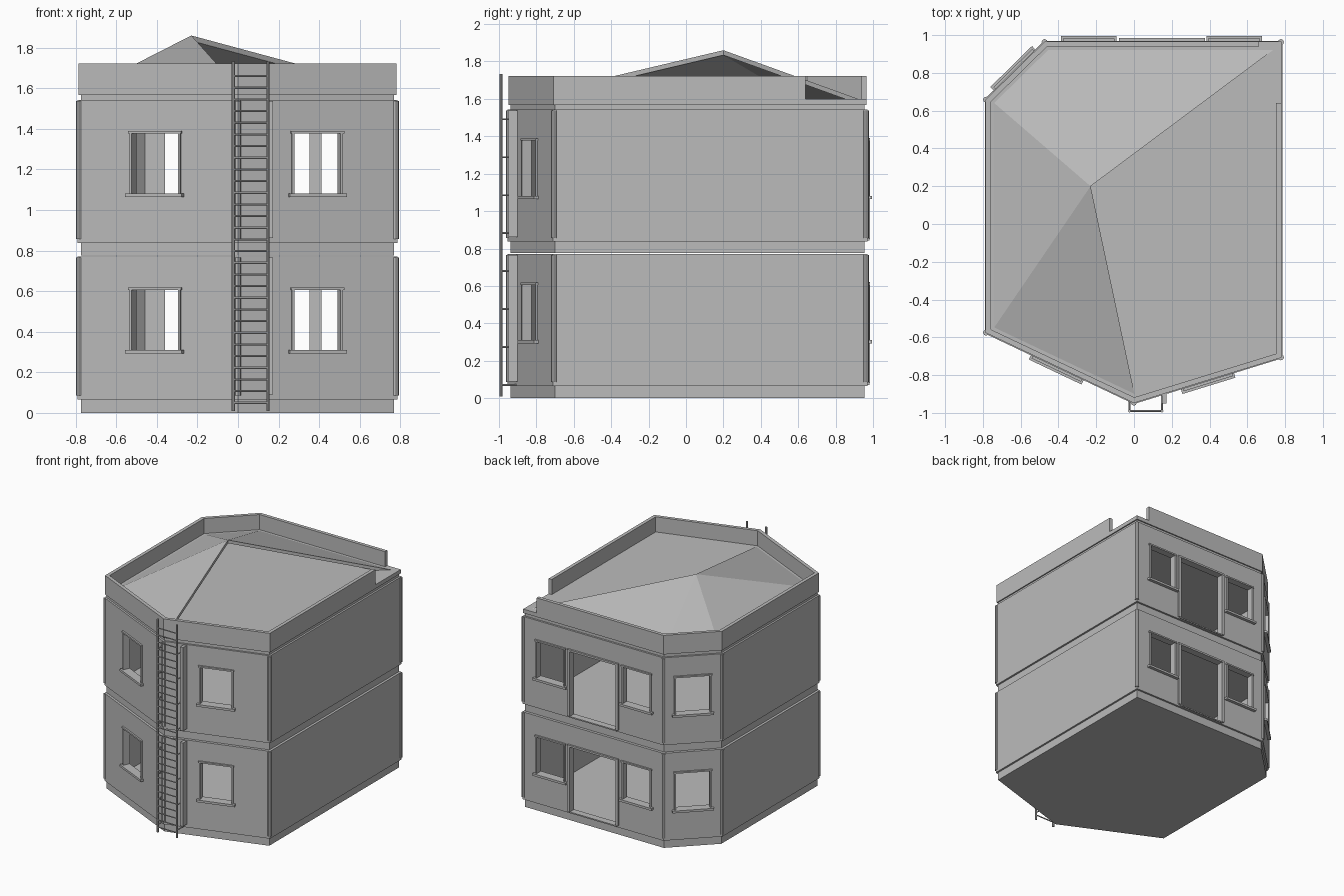
import bpy, bmesh
from mathutils import Vector, Matrix

if "Cube" in bpy.data.objects:
    bpy.data.objects.remove(bpy.data.objects["Cube"])

GREY = (0.5, 0.5, 0.5, 1)
mat = bpy.data.materials.new("concrete grey")
mat.use_nodes = True
mat.diffuse_color = GREY
mat.node_tree.nodes["Principled BSDF"].inputs["Base Color"].default_value = GREY

# Footprint, counter-clockwise from the front point
PLAN = [Vector(p) for p in ((0, -.937), (.77, -.70), (.77, .955),
                            (-.47, .955), (-.775, .655), (-.775, -.57))]
N = len(PLAN)
FRONT_RIGHT, BACK, CHAMFER, FRONT_LEFT = 0, 2, 3, 5
WALL_OUT, WALL_IN = .015, -.03


def finish(name, bm):
    bmesh.ops.recalc_face_normals(bm, faces=bm.faces)
    mesh = bpy.data.meshes.new(name)
    bm.to_mesh(mesh)
    bm.free()
    mesh.materials.append(mat)
    ob = bpy.data.objects.new(name, mesh)
    bpy.context.scene.collection.objects.link(ob)
    return ob


def edge_frame(i):
    a, b = PLAN[i], PLAN[(i + 1) % N]
    t = (b - a).normalized()
    return a, t, Vector((t.y, -t.x))


def offset(d):
    """Footprint moved outward by d with mitred corners."""
    out = []
    for i, p in enumerate(PLAN):
        n1, n2 = edge_frame(i - 1 if i else N - 1)[2], edge_frame(i)[2]
        out.append(p + (n1 + n2) * (d / (1 + n1.dot(n2))))
    return out


def slab(name, d, z0, z1):
    bm = bmesh.new()
    lo, hi = ([bm.verts.new((*p, z)) for p in offset(d)] for z in (z0, z1))
    bm.faces.new(lo)
    bm.faces.new(hi)
    for i in range(N):
        j = (i + 1) % N
        bm.faces.new((lo[i], lo[j], hi[j], hi[i]))
    return finish(name, bm)


def ring(name, d_out, d_in, z0, z1):
    bm = bmesh.new()
    loops = [[bm.verts.new((*p, z)) for p in offset(d)]
             for d, z in ((d_out, z0), (d_out, z1), (d_in, z1), (d_in, z0))]
    for k in range(4):
        a, b = loops[k], loops[(k + 1) % 4]
        for i in range(N):
            j = (i + 1) % N
            bm.faces.new((a[i], a[j], b[j], b[i]))
    return finish(name, bm)


def box(name, lo, hi, matrix=Matrix()):
    lo, hi = Vector(lo), Vector(hi)
    bm = bmesh.new()
    bmesh.ops.create_cube(bm, size=1)
    bmesh.ops.scale(bm, vec=hi - lo, verts=bm.verts)
    bmesh.ops.translate(bm, vec=(lo + hi) / 2, verts=bm.verts)
    bmesh.ops.transform(bm, matrix=matrix, verts=bm.verts)
    return finish(name, bm)


def wall_box(name, edge, x, s0, s1, d0, d1, z0, z1):
    """Box on a wall: s along it from the point at x, d outward."""
    a, t, n = edge_frame(edge)
    o = a + t * ((x - a.x) / t.x)
    m = Matrix(((t.x, n.x, 0, o.x), (t.y, n.y, 0, o.y), (0, 0, 1, 0), (0, 0, 0, 1)))
    return box(name, (s0, d0, z0), (s1, d1, z1), m)


def tube(name, p, q, r, sides=8):
    p, q = Vector(p), Vector(q)
    bm = bmesh.new()
    bmesh.ops.create_cone(bm, cap_ends=True, segments=sides, radius1=r, radius2=r,
                          depth=(q - p).length)
    m = Matrix.Translation((p + q) / 2) @ (q - p).to_track_quat('Z', 'Y').to_matrix().to_4x4()
    bmesh.ops.transform(bm, matrix=m, verts=bm.verts)
    return finish(name, bm)


def cut(ob, cutters):
    for c in cutters:
        c.hide_render = True
        mod = ob.modifiers.new("cut", 'BOOLEAN')
        mod.operation, mod.solver, mod.object = 'DIFFERENCE', 'EXACT', c
    bpy.context.view_layer.update()
    mesh = bpy.data.meshes.new_from_object(ob.evaluated_get(bpy.context.evaluated_depsgraph_get()))
    ob.modifiers.clear()
    ob.data = mesh
    for c in cutters:
        bpy.data.objects.remove(c)


# Plinth, middle band and roof deck
slab("plinth", 0, 0, .065)
slab("middle_band", 0, .775, .837)
slab("roof_deck", 0, 1.543, 1.6)

# Openings: wall, centre x, width
WINDOWS = ((FRONT_LEFT, -.40, .265), (FRONT_RIGHT, .385, .25), (CHAMFER, -.622, .265),
           (BACK, -.24, .25), (BACK, .53, .25))
DOOR_X, DOOR_W = .148, .42

for storey, base in (("lower", 0), ("upper", .772)):
    walls = ring(storey + "_walls", WALL_OUT, WALL_IN, base + .065, base + .771)
    cutters = []
    for k, (e, x, w) in enumerate(WINDOWS):
        h, z0, z1 = w / 2, base + .31, base + .605
        name = f"{storey}_window_{k + 1}"
        cutters.append(wall_box("cutter", e, x, -h, h, -.1, .1, z0, z1))
        wall_box(name + "_sill", e, x, -h - .022, h + .022, -.03, .04, z0 - .018, z0)
        wall_box(name + "_lintel", e, x, -h - .012, h + .012, -.03, .028, z1, z1 + .012)
        for s in (-1, 1):
            lo, hi = sorted((s * (h - .006), s * (h + .006)))
            wall_box(name + "_jamb", e, x, lo, hi, -.03, .025, z0, z1)
    # Back doorway with its frame
    h, z0, z1 = DOOR_W / 2, base + .08, base + .605
    cutters.append(wall_box("cutter", BACK, DOOR_X, -h, h, -.1, .1, z0, z1))
    wall_box(storey + "_door_lintel", BACK, DOOR_X, -h - .018, h + .018, -.03, .03, z1, z1 + .015)
    wall_box(storey + "_door_threshold", BACK, DOOR_X, -h, h, -.03, .025, z0 - .01, z0)
    for s in (-1, 1):
        lo, hi = sorted((s * (h - .006), s * (h + .016)))
        wall_box(storey + "_door_jamb", BACK, DOOR_X, lo, hi, -.03, .028, z0, z1)
    cut(walls, cutters)
    # Corner trims and the pipe beside the ladder
    for p in offset(.008):
        tube(storey + "_corner_trim", (*p, base + .085), (*p, base + .765), .016)
    box(storey + "_wall_pipe", (.148, -.95, base + .09), (.172, -.89, base + .765))

# Parapet, lowered at the back corner
parapet = ring("parapet", .01, -.018, 1.568, 1.722)
cut(parapet, [box("cutter", (.66, .64, 1.6), (1, 1.1, 2))])

# Hipped roof slabs, open on the side facing the low corner
bm = bmesh.new()
peak = Vector((-.23, .2, 1.86))
eave = [Vector((*p, 1.6)) for p in offset(-.035)]
path = [eave[i] for i in (2, 3, 4, 5, 0)]
drop = Vector((0, 0, -.026))
top = [bm.verts.new(p) for p in path]
low = [bm.verts.new(p + drop) for p in path]
tp, lp = bm.verts.new(peak), bm.verts.new(peak + drop)
for i in range(len(path) - 1):
    bm.faces.new((tp, top[i], top[i + 1]))
    bm.faces.new((lp, low[i + 1], low[i]))
    bm.faces.new((top[i], low[i], low[i + 1], top[i + 1]))
for i in (0, -1):
    bm.faces.new((tp, lp, low[i], top[i]))
finish("hipped_roof", bm)

# Ladder
RAILS, LADDER_Y = (-.024, .148), -.99
for x in RAILS:
    tube("ladder_rail", (x, LADDER_Y, .01), (x, LADDER_Y, 1.732), .008)
    for k in range(8):
        z = .07 + k * .203
        tube("ladder_bracket", (x, LADDER_Y, z), (x, -.885, z), .005, 6)
for k in range(29):
    z = .05 + k * .0575
    tube("ladder_rung", (RAILS[0], LADDER_Y, z), (RAILS[1], LADDER_Y, z), .005, 6)
